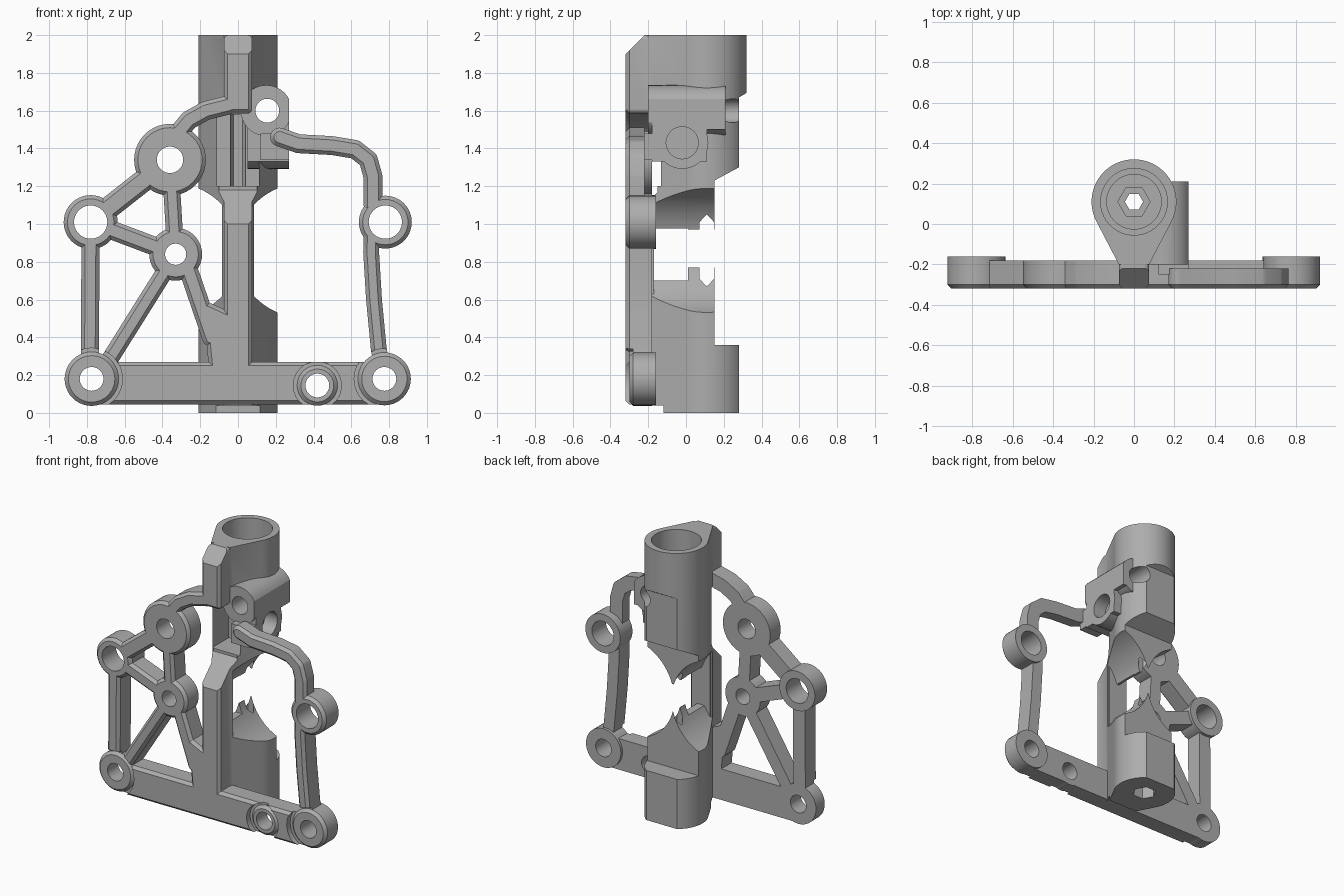
import bpy, bmesh
from math import cos, sin, tau, radians

cube = bpy.data.objects.get("Cube")
if cube:
    bpy.data.objects.remove(cube)

metal = bpy.data.materials.new("plain_grey")
metal.use_nodes = True
GREY = (0.42, 0.42, 0.42, 1)
metal.diffuse_color = GREY
metal.node_tree.nodes["Principled BSDF"].inputs["Base Color"].default_value = GREY

FRONT, BACK, CHAMFER = -0.32, -0.18, 0.02


def hull(name, centres, r, lo, hi, axis="y", chamfer=0.0, n=40):
    """Convex prism around circles (points if r is 0), with a chamfer at the low end."""
    place = {"x": lambda u, v, w: (w, u, v),
             "y": lambda u, v, w: (u, w, v),
             "z": lambda u, v, w: (u, v, w)}[axis]
    layers = [(lo, r - chamfer), (hi, r)]
    if chamfer:
        layers.insert(1, (lo + chamfer, r))
    bm = bmesh.new()
    for w, rad in layers:
        for u, v in centres:
            for i in range(n if r else 1):
                a = tau * i / n
                bm.verts.new(place(u + rad * cos(a), v + rad * sin(a), w))
    res = bmesh.ops.convex_hull(bm, input=bm.verts[:])
    spare = {g for g in res["geom_interior"] + res["geom_unused"]
             if isinstance(g, bmesh.types.BMVert)}
    bmesh.ops.delete(bm, geom=list(spare), context="VERTS")
    bmesh.ops.dissolve_limit(bm, angle_limit=0.01, verts=bm.verts[:], edges=bm.edges[:])
    bmesh.ops.recalc_face_normals(bm, faces=bm.faces[:])
    mesh = bpy.data.meshes.new(name)
    bm.to_mesh(mesh)
    bm.free()
    mesh.materials.append(metal)
    ob = bpy.data.objects.new(name, mesh)
    bpy.context.collection.objects.link(ob)
    return ob


def rect(a, b, c, d):
    return [(a, c), (b, c), (b, d), (a, d)]


def combine(target, tool, operation):
    mod = target.modifiers.new("combine", "BOOLEAN")
    mod.operation, mod.object, mod.solver = operation, tool, "EXACT"
    bpy.context.view_layer.objects.active = target
    bpy.ops.object.modifier_apply(modifier=mod.name)
    bpy.data.objects.remove(tool)


def add(target, *args, **kw):
    combine(target, hull("part", *args, **kw), "UNION")


def cut(target, *args, **kw):
    combine(target, hull("cutter", *args, **kw), "DIFFERENCE")


def strut(target, path, r, back=BACK):
    for p, q in zip(path, path[1:]):
        add(target, [p, q], r, FRONT, back, chamfer=CHAMFER, n=24)


# Teardrop column: round barrel blended into the spine
column = hull("mounting_bracket",
              [(0.21 * cos(tau * i / 64), 0.11 + 0.21 * sin(tau * i / 64)) for i in range(64)]
              + [(-0.075, -0.2), (0.075, -0.2)], 0, 0, 2, axis="z")

# Side scallops and the gap between the two halves
for side in (-1, 1):
    cut(column, [(side * 0.345, 0.86)], 0.355, BACK, 0.5, n=96)
cut(column, rect(-0.3, 0.3, 0.77, 0.97), 0, BACK, 0.5)
cut(column, rect(-0.3, 0.3, 0.70, 0.975), 0, BACK, 0.01)

# Flats on the back of the barrel
cut(column, [(0.15, 0.36), (0.5, 0.36), (0.5, 1.36), (0.28, 1.3), (0.15, 1.23)],
    0, -0.5, 0.5, axis="x")
cut(column, [(0.28, -0.1), (0.5, -0.1), (0.5, 1.8), (0.28, 1.67)], 0, -0.5, 0.5, axis="x")
cut(column, rect(-0.5, -0.12, -0.1, 0.04), 0, -0.5, 0.5, axis="x")

# Front window
cut(column, rect(-0.11, 0.11, 1.2, 1.58), 0, -0.5, 0.1)

# Frame: spine, bottom rail and corner web
R = 0.025
add(column, rect(-0.05, 0.05, 0.1, 1.14), R, FRONT, -0.17, chamfer=CHAMFER)
add(column, rect(-0.05, 0.05, 1.61, 1.975), R, FRONT, -0.17, chamfer=CHAMFER)
add(column, rect(-0.77, 0.77, 0.07, 0.245), R, FRONT, BACK, chamfer=CHAMFER)
add(column, [(-0.13, 0.25), (-0.16, 0.56), (-0.03, 0.5), (-0.03, 0.25)],
    R, FRONT, BACK, chamfer=CHAMFER)

# Left truss
hub, upper, outer = (-0.33, 0.84), (-0.36, 1.34), (-0.78, 1.01)
strut(column, [(-0.785, 0.2), outer], 0.048)
strut(column, [outer, upper], 0.06)
strut(column, [outer, hub], 0.05)
strut(column, [upper, hub], 0.045)
strut(column, [hub, (-0.7, 0.25)], 0.045)
strut(column, [(-0.27, 0.78), (-0.14, 0.4)], 0.05)
strut(column, [(-0.36, 1.43), (-0.26, 1.55), (-0.17, 1.6), (-0.05, 1.63)], 0.05)

# Right loop
strut(column, [(0.22, 1.46), (0.32, 1.425), (0.5, 1.415), (0.62, 1.395), (0.69, 1.34),
               (0.715, 1.25), (0.715, 1.1)], 0.05, -0.22)
strut(column, [(0.71, 1.05), (0.705, 0.85), (0.72, 0.6), (0.745, 0.34), (0.77, 0.2)], 0.042)

# Side clamp block with rounded top and cross boss
add(column, rect(0.05, 0.27, 1.33, 1.6), 0, -0.18, 0.11)
add(column, [(0.15, 1.6)], 0.135, -0.2, 0.21)
add(column, rect(0.05, 0.27, 1.5, 1.62), 0, -0.18, 0.21)
add(column, [(-0.02, 1.43)], 0.138, 0.05, 0.27, axis="x")
add(column, rect(0.12, 0.27, 1.34, 1.48), 0, -0.25, -0.1)
cut(column, rect(0.27, 0.4, 1.5, 1.8), 0, -0.21, 0.4)
cut(column, [(-0.02, 1.43)], 0.085, 0.17, 0.4, axis="x")

# Screw bosses: x, z, radius, hole radius, front, back
bosses = [
    (*outer, 0.143, 0.088, FRONT, -0.16),
    (*upper, 0.19, 0.07, FRONT, BACK),
    (*hub, 0.14, 0.056, FRONT, BACK),
    (-0.775, 0.18, 0.143, 0.063, -0.3, BACK),
    (0.775, 0.18, 0.14, 0.063, -0.3, -0.16),
    (0.42, 0.145, 0.107, 0.063, -0.3, BACK),
    (0.78, 1.01, 0.14, 0.088, FRONT, -0.16),
]
for x, z, r, hole, front, back in bosses:
    if front > FRONT:
        cut(column, [(x, z)], r + 0.02, -0.4, -0.28)
    add(column, [(x, z)], r, front, back, chamfer=CHAMFER)
for x, z, r, hole, front, back in bosses + [(0.155, 1.6, 0, 0.063, 0, 0)]:
    cut(column, [(x, z)], hole, -0.5, 0.5)

# Slopes at the spine's top end and below the window
cut(column, [(-0.4, 1.82), (-0.4, 2.1), (-0.12, 2.1)], 0, -0.12, 0.12, axis="x")
cut(column, [(-0.4, 0.92), (-0.4, 1.3), (-0.14, 1.3), (-0.14, 1.18)],
    0, -0.1, 0.1, axis="x")

# Barrel bore, hexagonal sockets and notched tips
cut(column, [(0, 0.11)], 0.165, 1.78, 2.1, axis="z", n=64)
cut(column, [(0, 0.11)], 0.135, 1.68, 1.8, axis="z", n=64)
cut(column, [(0, 0.11)], 0.08, 1.6, 1.7, axis="z", n=6)
cut(column, [(0, 0.11)], 0.08, -0.1, 0.12, axis="z", n=6)
cut(column, [(0, 0.11)], 0.045, -0.1, 1.7, axis="z", n=6)
cut(column, rect(0.08, 0.13, 0.71, 1.0), 0, -0.3, 0.3, axis="x")

# Crisp edges with smooth curves
bpy.ops.object.select_all(action="DESELECT")
column.select_set(True)
bpy.context.view_layer.objects.active = column
bpy.ops.object.shade_smooth_by_angle(angle=radians(30))
